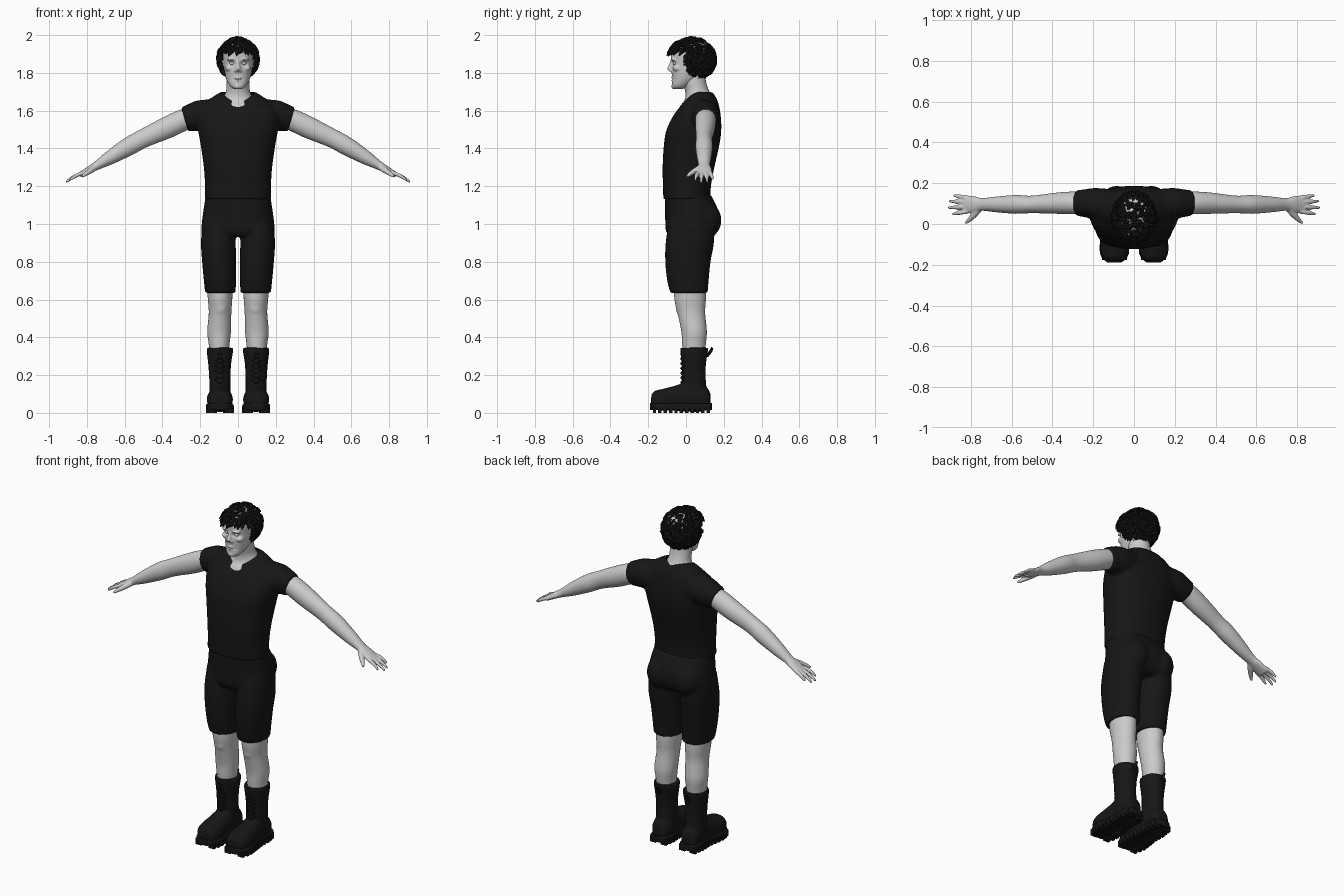
import bpy, bmesh, math, random
from mathutils import Vector, Matrix

if "Cube" in bpy.data.objects:
    bpy.data.objects.remove(bpy.data.objects["Cube"])

random.seed(4)
X, Y, Z = Vector((1, 0, 0)), Vector((0, 1, 0)), Vector((0, 0, 1))
black = bpy.data.materials.new("black")
black.diffuse_color = (0.008, 0.008, 0.008, 1)
black.use_nodes = True
black.node_tree.nodes["Principled BSDF"].inputs["Base Color"].default_value = black.diffuse_color


def loft(bm, secs, u=X, v=Y, n=28, p=2.0, steps=4):
    """Smooth closed skin through sections (x, y, z, radius_u, radius_v)."""
    fine = []
    for i in range(len(secs) - 1):
        a, b, c, d = (secs[max(0, min(len(secs) - 1, i + k))] for k in (-1, 0, 1, 2))
        for s in range(steps):
            t = s / steps
            fine.append([0.5 * (2 * q1 + (q2 - q0) * t + (2 * q0 - 5 * q1 + 4 * q2 - q3) * t * t
                                + (3 * q1 - q0 - 3 * q2 + q3) * t ** 3)
                         for q0, q1, q2, q3 in zip(a, b, c, d)])
    fine.append(secs[-1])
    rings = []
    for x, y, z, ru, rv in fine:
        ring = []
        for k in range(n):
            w = 2 * math.pi * k / n
            cu, sv = math.cos(w), math.sin(w)
            cu = math.copysign(abs(cu) ** (2 / p), cu)
            sv = math.copysign(abs(sv) ** (2 / p), sv)
            ring.append(bm.verts.new(Vector((x, y, z)) + u * cu * ru + v * sv * rv))
        rings.append(ring)
    for r, s in zip(rings, rings[1:]):
        for k in range(n):
            bm.faces.new((r[k], r[(k + 1) % n], s[(k + 1) % n], s[k]))
    bm.faces.new(rings[0])
    bm.faces.new(rings[-1])


def tube(bm, pts, radii, n=10, steps=3):
    q = (Vector(pts[-1]) - Vector(pts[0])).to_track_quat('Z', 'Y')
    loft(bm, [(*p, r, r) for p, r in zip(pts, radii)], q @ X, q @ Y, n, 2, steps)


def ball(bm, c, r, tilt=0):
    m = Matrix.Translation(c) @ Matrix.Rotation(tilt, 4, 'Y') @ Matrix.Diagonal((*r, 1))
    bmesh.ops.create_uvsphere(bm, u_segments=20, v_segments=12, radius=1, matrix=m)


def bake(ob):
    me = bpy.data.meshes.new_from_object(ob.evaluated_get(bpy.context.evaluated_depsgraph_get()))
    ob.modifiers.clear()
    ob.data = me


def finish(name, bm, mat=None, voxel=0, smooth=4, mirror=False, edit=None):
    bmesh.ops.recalc_face_normals(bm, faces=bm.faces)
    me = bpy.data.meshes.new(name)
    bm.to_mesh(me)
    bm.free()
    ob = bpy.data.objects.new(name, me)
    bpy.context.collection.objects.link(ob)
    if voxel:
        m = ob.modifiers.new("fuse", 'REMESH')
        m.mode, m.voxel_size = 'VOXEL', voxel
        m = ob.modifiers.new("relax", 'SMOOTH')
        m.iterations, m.factor = smooth, 0.5
        bake(ob)
    if edit:
        b = bmesh.new()
        b.from_mesh(ob.data)
        edit(b)
        b.to_mesh(ob.data)
        b.free()
    if mirror:
        ob.modifiers.new("mirror", 'MIRROR')
        bake(ob)
    if mat:
        ob.data.materials.clear()
        ob.data.materials.append(mat)
    bpy.ops.object.select_all(action='DESELECT')
    ob.select_set(True)
    bpy.context.view_layer.objects.active = ob
    bpy.ops.object.shade_smooth_by_angle(angle=math.radians(45))
    return ob


# Shirt: torso and sleeves fused, then cut to a V neckline
bm = bmesh.new()
loft(bm, [(0, .005, 1.13, .178, .125), (0, .005, 1.2, .175, .127), (0, .013, 1.3, .181, .137),
          (0, .03, 1.42, .198, .147), (0, .042, 1.5, .212, .145), (0, .06, 1.58, .215, .123),
          (0, .08, 1.65, .165, .088), (0, .085, 1.7, .09, .055)], p=2.3, n=40)
for s in (1, -1):
    loft(bm, [(s * .1, .09, 1.58, .08, .085), (s * .19, .1, 1.575, .077, .083),
              (s * .245, .102, 1.563, .068, .074), (s * .283, .103, 1.553, .063, .066)],
         Y, Vector((s * .28, 0, .96)))


def neckline(b):
    geom = lambda: b.verts[:] + b.edges[:] + b.faces[:]
    bmesh.ops.bisect_plane(b, geom=geom(), plane_co=(0, 0, 0), plane_no=(1, 0, 0), clear_inner=True)
    bmesh.ops.bisect_plane(b, geom=geom(), plane_co=(0, -.06, 1.62), plane_no=(-.42, -.35, 1), clear_outer=True)


finish("shirt", bm, black, .009, 6, True, neckline)

# Neck and upper chest
bm = bmesh.new()
loft(bm, [(0, .06, 1.56, .16, .10), (0, .065, 1.62, .125, .098), (0, .072, 1.66, .088, .078),
          (0, .06, 1.7, .064, .064), (0, .045, 1.75, .06, .062), (0, .04, 1.8, .058, .06)])
finish("neck", bm)

# Head with nose, brows, cheeks, lips and ears fused; eye sockets pressed in
bm = bmesh.new()
loft(bm, [(0, -.042, 1.714, .022, .022), (0, -.028, 1.732, .044, .047), (0, 0, 1.77, .063, .073),
          (0, .02, 1.81, .073, .097), (0, .03, 1.86, .078, .108), (0, .03, 1.91, .08, .108),
          (0, .035, 1.95, .066, .088), (0, .035, 1.975, .03, .04)], p=2.2)
tube(bm, [(0, -.07, 1.87), (0, -.08, 1.845), (0, -.086, 1.82), (0, -.08, 1.808)], [.009, .01, .014, .009])
ball(bm, (0, -.062, 1.728), (.024, .016, .014))
ball(bm, (0, -.069, 1.773), (.024, .011, .006))
ball(bm, (0, -.067, 1.762), (.02, .012, .007))
for s in (1, -1):
    ball(bm, (s * .012, -.078, 1.812), (.009, .011, .008))
    ball(bm, (s * .032, -.066, 1.872), (.026, .016, .008), s * .12)
    ball(bm, (s * .045, -.045, 1.825), (.022, .025, .018))
    ball(bm, (s * .082, .035, 1.835), (.01, .02, .034), s * .15)


def sockets(b):
    for v in b.verts:
        if v.co.y < 0:
            d = ((abs(v.co.x) - .031) / .017) ** 2 + ((v.co.z - 1.85) / .011) ** 2
            v.co.y += .012 * math.exp(-d)
            v.co.y += .006 * math.exp(-(v.co.x / .022) ** 2 - ((v.co.z - 1.767) / .0035) ** 2)


finish("head", bm, None, .0045, 3, False, sockets)
bm = bmesh.new()
ball(bm, (.031, -.055, 1.85), (.014, .014, .01))
finish("eyes", bm, mirror=True)

# Hair: scalp cap plus seeded curling locks
C, R = Vector((0, .028, 1.873)), Vector((.096, .118, .102))


def hairy(p):
    if p.z > 1.915:
        return True
    return p.y > (0.0 if p.z > 1.81 else .045)


bm = bmesh.new()
ball(bm, C, R)
bmesh.ops.subdivide_edges(bm, edges=bm.edges[:], cuts=1, use_grid_fill=True)
bmesh.ops.delete(bm, geom=[v for v in bm.verts if not hairy(v.co)], context='VERTS')
N = 620
for i in range(N):
    h = 1 - 2 * (i + .5) / N
    w = i * 2.39996
    d = Vector((math.sqrt(1 - h * h) * math.cos(w), math.sqrt(1 - h * h) * math.sin(w), h))
    p = C + Vector(a * b for a, b in zip(d, R))
    if not hairy(p) or p.z < 1.775:
        continue
    t = -Z + Vector([random.uniform(-.8, .8) for _ in range(3)])
    t = (t - d * t.dot(d)).normalized()
    l = random.uniform(.8, 1.25)
    tube(bm, [p - d * .004, p + t * .016 * l + d * .008 * l, p + t * .036 * l + d * .009 * l],
         [.010, .010, .0015], 6, 2)
finish("hair", bm, black)

# Arm with palm, fingers and thumb
bm = bmesh.new()
V = Vector((.47, 0, .88))
loft(bm, [(.2, .1, 1.58, .052, .055), (.29, .104, 1.55, .055, .058), (.38, .102, 1.508, .052, .058),
          (.5, .096, 1.453, .043, .05), (.58, .096, 1.41, .046, .049), (.68, .096, 1.35, .038, .037),
          (.745, .096, 1.311, .031, .024), (.785, .096, 1.289, .041, .019), (.835, .096, 1.26, .043, .014)], Y, V)
for y0, y1, tip in ((.062, .048, .892), (.085, .08, .912), (.108, .112, .908), (.129, .14, .885)):
    pts = []
    for f in (0, .35, .7, 1):
        x = .815 + (tip - .815) * f
        pts.append((x, y0 + (y1 - y0) * f, 1.272 - (x - .815) * .52 + .006 * math.sin(f * 3.14)))
    tube(bm, pts, [.0115, .011, .0095, .006])
tube(bm, [(.755, .08, 1.3), (.78, .05, 1.283), (.805, .023, 1.266), (.826, .004, 1.25)], [.017, .016, .012, .007])
finish("arms", bm, None, .005, 3, True)

# Shorts: pelvis, buttocks and two thigh legs
bm = bmesh.new()
loft(bm, [(0, .01, 1.155, .17, .122), (0, .028, 1.08, .182, .14), (0, .034, 1.02, .19, .144),
          (0, .028, .965, .192, .135), (0, .02, .935, .17, .11)], p=2.3, n=40)
for s in (1, -1):
    ball(bm, (s * .085, .095, 1.02), (.085, .093, .1))
    loft(bm, [(s * .1, .03, 1.02, .088, .12), (s * .104, .02, .9, .092, .128), (s * .1, .01, .8, .09, .12),
              (s * .096, .01, .7, .085, .11), (s * .093, .016, .635, .081, .099)], p=2.15)
finish("shorts", bm, black, .008, 4)

# Knees and calves
bm = bmesh.new()
loft(bm, [(.096, .02, .68, .068, .086), (.095, .022, .6, .065, .084), (.095, .028, .53, .06, .074),
          (.1, .043, .43, .063, .068), (.1, .042, .36, .055, .063), (.1, .04, .25, .045, .05)])
ball(bm, (.093, -.02, .56), (.04, .035, .05))
finish("lower_legs", bm, None, .008, 4, True)

# Boots: shaft and foot fused
bm = bmesh.new()
loft(bm, [(.096, .044, .345, .069, .074), (.096, .043, .32, .069, .072), (.097, .041, .25, .06, .064),
          (.096, .042, .16, .056, .064), (.096, .048, .07, .058, .07)])
loft(bm, [(.096, .13, .065, .028, .035), (.096, .11, .075, .05, .06), (.096, .06, .082, .058, .078),
          (.096, 0, .085, .058, .078), (.096, -.06, .077, .064, .066), (.096, -.12, .07, .069, .058),
          (.096, -.165, .066, .058, .05), (.096, -.184, .06, .034, .034)], X, Z, p=2.2)
finish("boots", bm, black, .007, 3, True)

# Boot soles with lugs, laces, cuffs and pull tabs
bm = bmesh.new()
outline = [(.138, .03), (.125, .05), (.07, .06), (0, .058), (-.06, .066), (-.12, .073), (-.165, .062), (-.19, .032)]
loft(bm, [(.096, y, .033, w, .019) for y, w in outline], X, Z, p=5)
for i in range(11):
    y = .118 - i * .0285
    w = next(a[1] + (b[1] - a[1]) * (a[0] - y) / (a[0] - b[0])
             for a, b in zip(outline, outline[1:]) if a[0] >= y >= b[0])
    for s in (1, -1):
        bmesh.ops.create_cube(bm, size=1, matrix=Matrix.Translation((.096 + s * (w - .017), y, .018))
                              @ Matrix.Diagonal((.038, .018, .036, 1)))
finish("soles", bm, black, mirror=True)
bm = bmesh.new()
for i in range(7):
    z = .15 + i * .025
    for s in (1, -1):
        tube(bm, [(.097 - s * .028, -.014, z), (.097, -.027, z + .011), (.097 + s * .028, -.014, z + .022)], [.004] * 3, 6)
tube(bm, [(.097, .108, .3), (.097, .13, .325), (.097, .14, .345)], [.01, .008, .007], 8)
finish("laces_and_tabs", bm, black, mirror=True)
